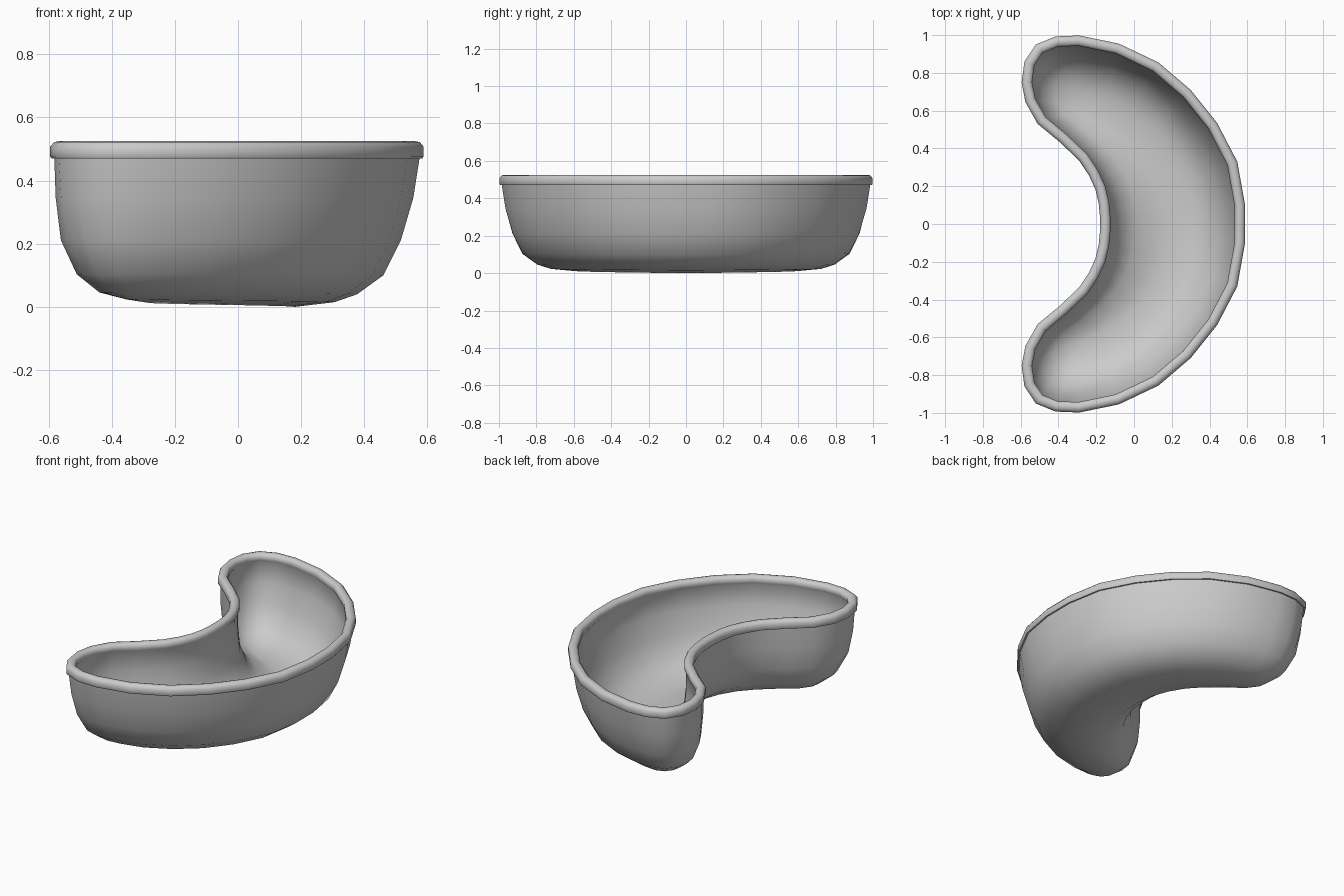
import bpy, bmesh
from mathutils import Vector

if "Cube" in bpy.data.objects:
    bpy.data.objects.remove(bpy.data.objects["Cube"])

# Half of the rim outline (y > 0): outer curve, rounded tip, inner curve
half = [(.588, .10), (.547, .33), (.44, .535), (.30, .71), (.13, .855), (-.08, .955), (-.29, .998),
        (-.415, .993), (-.52, .95), (-.58, .86), (-.595, .75), (-.575, .645),
        (-.51, .53), (-.395, .435), (-.29, .335), (-.24, .26), (-.205, .185), (-.187, .11), (-.18, .035)]
# Floor centre line, and which of its points each outline point slopes towards
spine = [(.18, .05), (.16, .18), (.10, .31), (.02, .42), (-.08, .50), (-.17, .56), (-.24, .59), (-.28, .61)]
link = [0, 1, 2, 3, 4, 5, 6, 7, 7, 7, 7, 7, 6, 5, 4, 3, 2, 1, 0]
# 0 = sloping outer wall, 1 = steep inner wall
steep = [0] * 7 + [.1, .3, .6, .9] + [1] * 8

# Full mirrored loop
P = [Vector(p) for p in half] + [Vector((x, -y)) for x, y in reversed(half)]
S = [Vector(spine[k]) for k in link] + [Vector((spine[k][0], -spine[k][1])) for k in reversed(link)]
W = steep + steep[::-1]
K = link + link[::-1]
N = len(P)


def inward(i):
    a = (P[i] - P[i - 1]).normalized()
    b = (P[(i + 1) % N] - P[i]).normalized()
    t = (a + b).normalized()
    return Vector((-t.y, t.x)) / max(.7, t.dot(a))


IN = [inward(i) for i in range(N)]
bm = bmesh.new()


def ring(offset, z, f_out=0, f_in=0, lift=0):
    verts = []
    for i in range(N):
        f = f_out + (f_in - f_out) * W[i]
        p = (P[i] + IN[i] * offset).lerp(S[i], f)
        verts.append(bm.verts.new((p.x, p.y, z + lift + .012 * f * K[i] / 7)))
    return verts


# Wall levels: height, slope fraction on the outer wall, on the inner wall
wall = [(0, 1, 1), (.015, .68, .78), (.04, .5, .47), (.10, .29, .23),
        (.21, .15, .06), (.345, .05, .01), (.47, 0, 0)]
rim = [(.004, .47), (0, .477), (0, .507), (.012, .522), (.028, .525),
       (.044, .522), (.055, .508), (.055, .485), (.045, .47)]

rings = [ring(.013, z, a, b) for z, a, b in wall]
rings += [ring(o, z) for o, z in rim]
rings += [ring(.043, z * .94, a, b, .028) for z, a, b in reversed(wall[:-1])]

for lo, hi in zip(rings, rings[1:]):
    for i in range(N):
        j = (i + 1) % N
        bm.faces.new((lo[i], lo[j], hi[j], hi[i]))

# Close the floor between the paired centre-line points
bmesh.ops.remove_doubles(bm, verts=bm.verts[:], dist=.0008)
bmesh.ops.recalc_face_normals(bm, faces=bm.faces[:])

mesh = bpy.data.meshes.new("kidney_dish")
bm.to_mesh(mesh)
bm.free()
dish = bpy.data.objects.new("kidney_dish", mesh)
bpy.context.collection.objects.link(dish)
bpy.context.view_layer.objects.active = dish
dish.select_set(True)
bpy.ops.object.shade_smooth_by_angle(angle=1.0)
